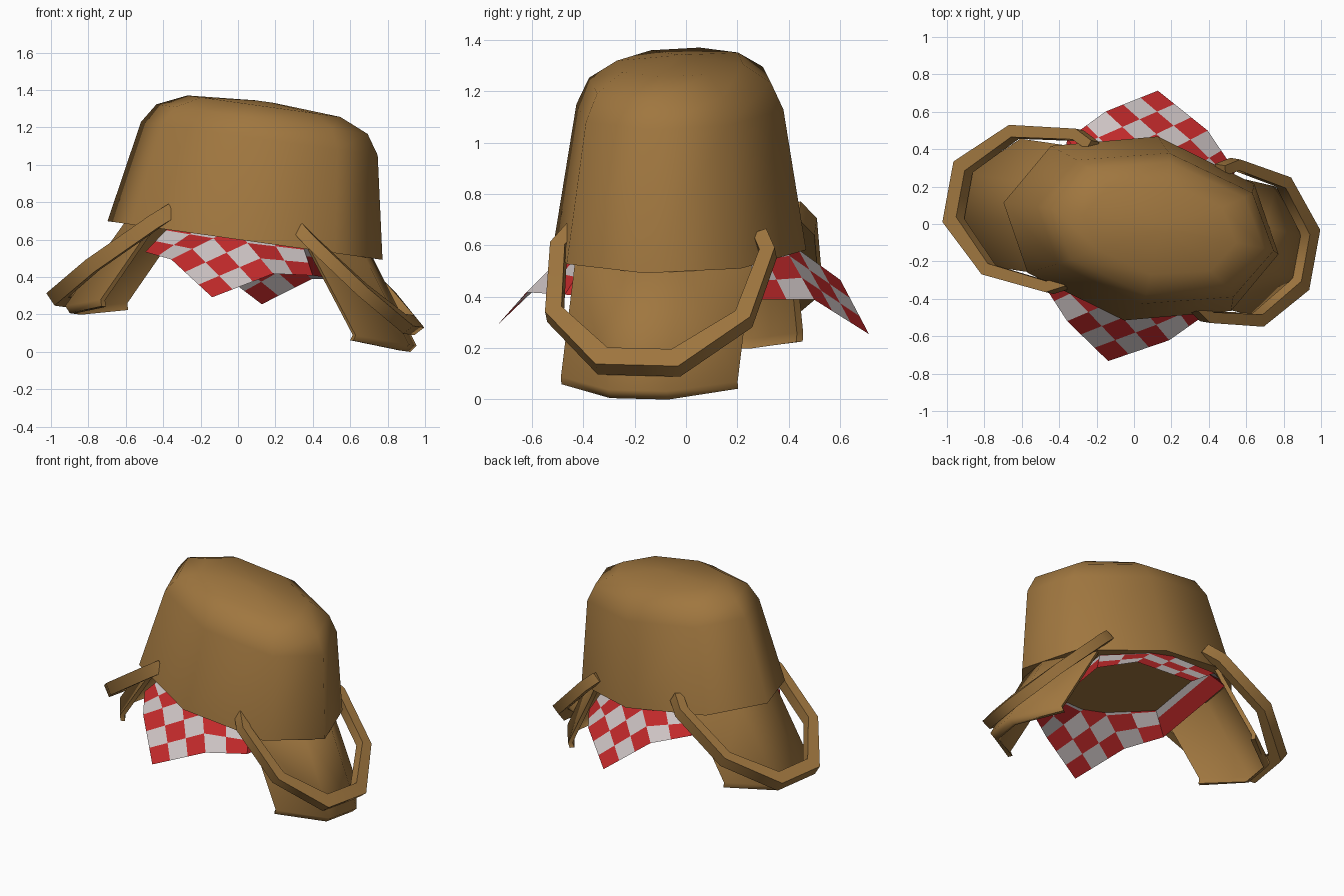
import bpy, bmesh
from math import radians
from mathutils import Matrix, Vector

if "Cube" in bpy.data.objects:
    bpy.data.objects.remove(bpy.data.objects["Cube"])


def material(name, rgb):
    m = bpy.data.materials.new(name)
    m.use_nodes = True
    m.diffuse_color = (*rgb, 1)
    m.node_tree.nodes["Principled BSDF"].inputs["Base Color"].default_value = (*rgb, 1)
    return m


WICKER = material("wicker brown", (0.35, 0.183, 0.05))
RED = material("cloth red", (0.53, 0.022, 0.023))
WHITE = material("cloth white", (0.60, 0.54, 0.54))

# The whole basket is tipped sideways and turned a little
TILT = (Matrix.Translation((0.04, -0.01, 0.595))
        @ Matrix.Rotation(radians(8), 4, 'Y')
        @ Matrix.Rotation(radians(-10.5), 4, 'Z'))


def finish(name, bm, mats, angle=None, closed=True):
    if closed:
        bmesh.ops.recalc_face_normals(bm, faces=bm.faces[:])
    bm.transform(TILT)
    me = bpy.data.meshes.new(name)
    bm.to_mesh(me)
    bm.free()
    for m in mats:
        me.materials.append(m)
    if angle:
        me.shade_smooth()
        me.set_sharp_from_angle(angle=radians(angle))
    ob = bpy.data.objects.new(name, me)
    bpy.context.collection.objects.link(ob)


def loft(name, rings, angle):
    """Skin a list of closed rings and cap both ends."""
    bm = bmesh.new()
    rows = [[bm.verts.new(p) for p in ring] for ring in rings]
    n = len(rows[0])
    for a, b in zip(rows, rows[1:]):
        for i in range(n):
            j = (i + 1) % n
            bm.faces.new((a[i], a[j], b[j], b[i]))
    bm.faces.new(rows[0][::-1])
    bm.faces.new(rows[-1])
    finish(name, bm, [WICKER], angle)


# Upturned basket body: eight-sided, rounded at the top
OCTAGON = [(1, 0), (.74, .69), (0, 1), (-.74, .69),
           (-1, 0), (-.74, -.69), (0, -1), (.74, -.69)]
BODY = [(.755, .50, 0), (.65, .41, .55), (.58, .36, .655), (.42, .25, .725), (.05, .03, .75)]
loft("basket_body", [[(a * x, b * y - .014, w) for x, y in OCTAGON] for a, b, w in BODY], 70)


# Open lids: thin curved shells hanging from each end
def lid(name, side, levels):
    rings = []
    for corner, mid, wc, wm in levels:
        outer = [(corner, -.35, wc), (mid, -.115, wm), (mid, .115, wm), (corner, .35, wc)]
        inner = [(u - .02, v * .94, w) for u, v, w in reversed(outer)]
        rings.append([(side * u, v, w) for u, v, w in outer + inner])
    loft(name, rings, 60)


lid("left_lid", 1, [(.40, .66, .03, .03), (.73, .98, -.42, -.43), (.72, .95, -.45, -.467)])
lid("right_lid", -1, [(.44, .63, .03, .03), (.67, .90, -.42, -.48), (.66, .87, -.455, -.515)])


# Handles: half-octagon bars with a rectangular section, broader at the far end
def handle(name, side, slope, lean, thick):
    half = [(.35, .37, .028), (.43, .415, .03), (.735, .375, .034), (.945, .145, .045)]
    path = [(u, -v, r) for u, v, r in half] + [(u, v, r) for u, v, r in reversed(half)]
    pts = [Vector((side * u, v, .10 - slope * (u - .35))) for u, v, r in path]
    normal = Vector((side * lean, 0, 1)).normalized()
    rings = []
    for i, p in enumerate(pts):
        before = (p - pts[max(i - 1, 0)]).normalized()
        after = (pts[min(i + 1, len(pts) - 1)] - p).normalized()
        across = normal.cross(before + after).normalized() * path[i][2]
        rings.append([p + across * a + normal * b * thick
                      for a, b in ((1, 1), (-1, 1), (-1, -1), (1, -1))])
    loft(name, rings, 60)


handle("left_handle", 1, .71, 1.0, .034)
handle("right_handle", -1, .89, .89, .04)


# Checked cloth: grids of red and white cells around the rim
def checks(bm, corners, cols, rows, parity):
    a, b, c, d = (Vector(p) for p in corners)

    def at(i, j):
        return bm.verts.new(a.lerp(b, i / cols).lerp(d.lerp(c, i / cols), j / rows))

    grid = [[at(i, j) for j in range(rows + 1)] for i in range(cols + 1)]
    for i in range(cols):
        for j in range(rows):
            f = bm.faces.new((grid[i][j], grid[i + 1][j], grid[i + 1][j + 1], grid[i][j + 1]))
            f.material_index = (i + j + parity) % 2


TIP, FOLD, SIDE = (0, -.735, -.325), (.28, -.57, -.155), (.46, -.385, -.135)
TOP, INNER = (0, -.37, .06), (.34, -.27, .06)


def flip_u(p):
    return (-p[0], p[1], p[2])


def flip_v(p):
    return (p[0], -p[1], p[2])


def turn(p):
    return flip_u(flip_v(p))


cloth = bmesh.new()
for place in (Vector, turn):
    def panel(points, cols, rows, parity):
        checks(cloth, [place(p) for p in points], cols, rows, parity)

    panel((TIP, FOLD, TOP, flip_u(FOLD)), 3, 3, 0)
    panel((FOLD, SIDE, INNER, TOP), 2, 3, 1)
    panel((SIDE, flip_v(SIDE), flip_v(INNER), INNER), 1, 2, 0)
    panel((flip_v(SIDE), flip_v(FOLD), flip_v(TOP), flip_v(INNER)), 2, 3, 0)
bmesh.ops.remove_doubles(cloth, verts=cloth.verts[:], dist=.001)
finish("checked_cloth", cloth, [RED, WHITE], closed=False)
